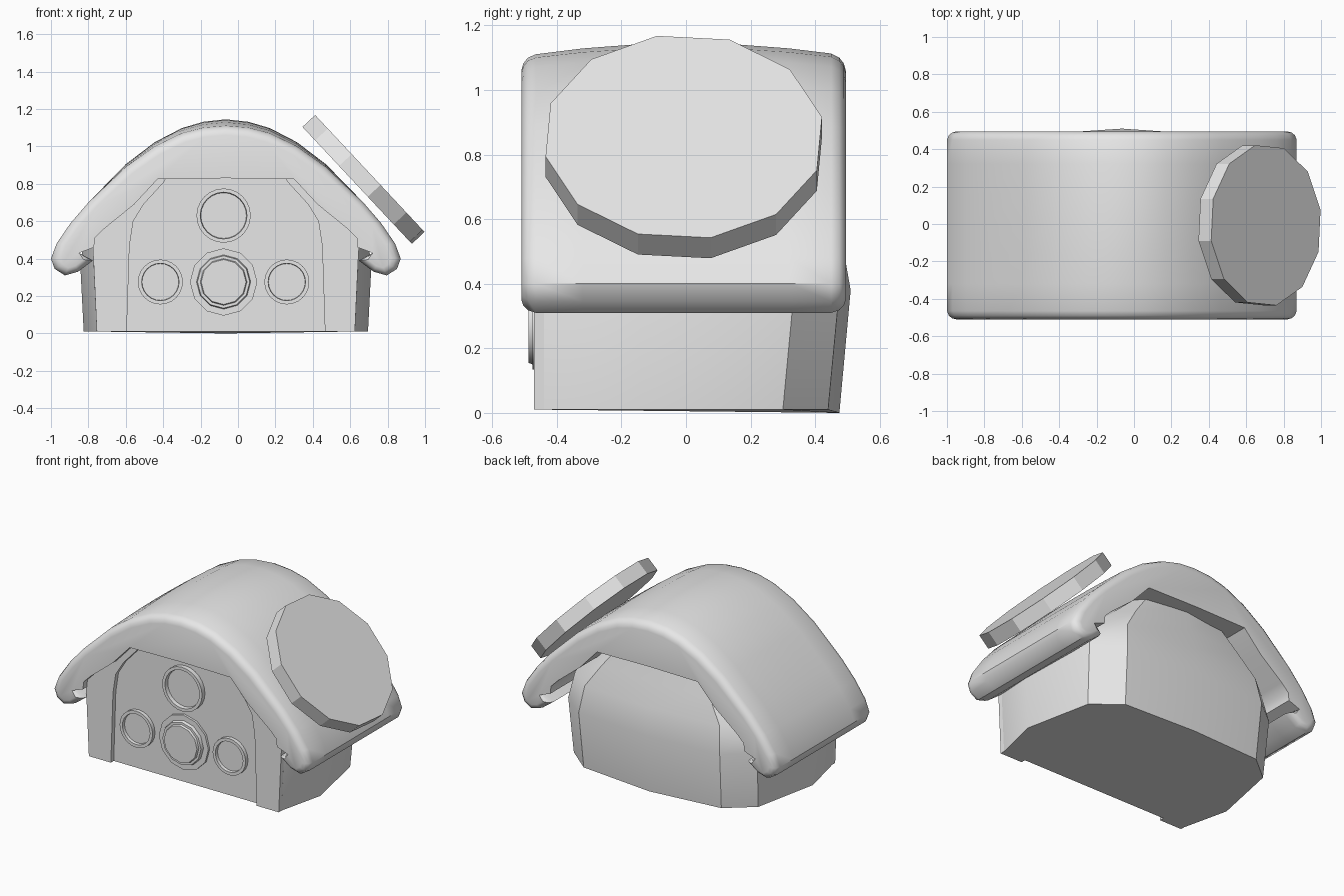
import bpy, bmesh, math
from mathutils import Vector, Matrix

if "Cube" in bpy.data.objects:
    bpy.data.objects.remove(bpy.data.objects["Cube"])

CX = -0.065  # symmetry line of roof and body
grey = bpy.data.materials.new("light_grey")
grey.diffuse_color = (0.8, 0.8, 0.8, 1)
grey.use_nodes = True
grey.node_tree.nodes["Principled BSDF"].inputs["Base Color"].default_value = grey.diffuse_color


def finish(name, bm, smooth=30):
    bmesh.ops.recalc_face_normals(bm, faces=bm.faces)
    mesh = bpy.data.meshes.new(name)
    bm.to_mesh(mesh)
    bm.free()
    mesh.materials.append(grey)
    ob = bpy.data.objects.new(name, mesh)
    bpy.context.collection.objects.link(ob)
    if smooth:
        bpy.ops.object.select_all(action='DESELECT')
        ob.select_set(True)
        bpy.context.view_layer.objects.active = ob
        bpy.ops.object.shade_smooth_by_angle(angle=math.radians(smooth))
    return ob


def loft(name, rings, smooth=30):
    """Skin a list of closed rings and cap both ends."""
    bm = bmesh.new()
    vs = [[bm.verts.new(p) for p in r] for r in rings]
    n = len(rings[0])
    for a, b in zip(vs, vs[1:]):
        for i in range(n):
            j = (i + 1) % n
            bm.faces.new((a[i], a[j], b[j], b[i]))
    bm.faces.new(vs[0])
    bm.faces.new(vs[-1])
    return finish(name, bm, smooth)


# Body: bowed outline lofted upwards, hidden under the roof at the top
def body_ring(z, w, yb, base=False):
    half = [(0.69, -0.44), (0.76, -0.14), (0.67, yb - 0.175), (0.50, yb - 0.035)]
    right = [(CX + x * w, y, z) for x, y in half]
    left = [(CX - x * w, y, z) for x, y in reversed(half)]
    return right + [(CX, yb, 0.0 if base else z)] + left


loft("body", [body_ring(0.01, 1.0, 0.475, True), body_ring(0.38, 1.025, 0.51),
              body_ring(0.55, 0.98, 0.48), body_ring(0.70, 0.78, 0.44),
              body_ring(0.88, 0.50, 0.40)])

# Front pillars either side of the recessed panel
pillar = [(0.69, 0.01), (0.707, 0.38), (0.715, 0.52), (0.66, 0.60), (0.38, 0.87),
          (0.30, 0.87), (0.33, 0.81), (0.44, 0.69), (0.495, 0.60), (0.515, 0.47), (0.53, 0.01)]
for side, s in (("left", -1), ("right", 1)):
    loft(side + "_front_pillar",
         [[(CX + s * x, y, z) for x, z in pillar] for y in (-0.47, -0.42)], 25)

# Roof shell: arch section swept front to back, rounded ends, crowned middle
outer = [(0, 1.11), (0.12, 1.10), (0.235, 1.07), (0.38, 1.0), (0.535, 0.89), (0.735, 0.70),
         (0.83, 0.59), (0.905, 0.48), (0.935, 0.40)]
tip = [(0.915, 0.345), (0.86, 0.31), (0.79, 0.33), (0.71, 0.39)]
inner = [(0.785, 0.43), (0.705, 0.46), (0.70, 0.51), (0.65, 0.56), (0.49, 0.69),
         (0.365, 0.825), (0, 0.83)]


def roof_ring(y, inset):
    pts = []
    crown = 0.035 * max(0, 1 - (y / 0.47) ** 2)
    for x, z in outer:
        target = Vector((x * 0.72, 0.42 + (z - 0.42) * 0.72))
        d = target - Vector((x, z))
        d = d.normalized() * inset
        pts.append((x + d.x, z + d.y + crown * math.sqrt(max(0, 1 - x / 0.65))))
    for x, z in tip:
        k = inset / 0.11
        pts.append((x + (0.82 - x) * k, z + (0.40 - z) * k))
    pts += inner
    left = [(-x, z) for x, z in reversed(pts[1:-1])]
    return [(CX + x, y, z) for x, z in pts + left]


ends = [(0.0, 0.05), (0.006, 0.028), (0.02, 0.01), (0.045, 0.0)]
rings = [roof_ring(-0.51 + d, i) for d, i in ends]
rings += [roof_ring(y, 0) for y in (-0.32, -0.16, 0, 0.16, 0.32)]
rings += [roof_ring(0.495 - d, i) for d, i in reversed(ends)]
loft("roof_shell", rings, 40)

# Tilted twelve-sided disc floating above the right slope of the roof
normal = Vector((0.73, 0, 0.683)).normalized()
slope = Vector((-normal.z, 0, normal.x))
centre = Vector((0.705, -0.007, 0.855))
disc = []
for depth in (0.0, -0.093):
    disc.append([centre + normal * depth + 0.436 * (
        slope * math.sin(a) + Vector((0, 1, 0)) * math.cos(a))
        for a in (math.radians(11 + 30 * k) for k in range(12))])
loft("roof_disc", disc, 0)


# Round fittings on the front panel: (radius, y) steps from the rim inwards
def fitting(name, x, z, steps, sides):
    loft(name, [[(x + r * math.cos(2 * math.pi * k / sides), y,
                  z + r * math.sin(2 * math.pi * k / sides))
                 for k in range(sides)] for r, y in steps])


FX = -0.077
fitting("upper_ring", FX, 0.63,
        [(0.145, -0.42), (0.145, -0.47), (0.125, -0.47), (0.122, -0.445)], 24)
for side, s in (("left", -1), ("right", 1)):
    fitting(side + "_ring", FX + s * 0.338, 0.275,
            [(0.12, -0.42), (0.12, -0.465), (0.10, -0.465), (0.098, -0.445)], 24)
fitting("centre_boss", FX, 0.275,
        [(0.18, -0.42), (0.18, -0.455), (0.145, -0.455), (0.14, -0.475),
         (0.125, -0.475), (0.12, -0.488)], 12)
